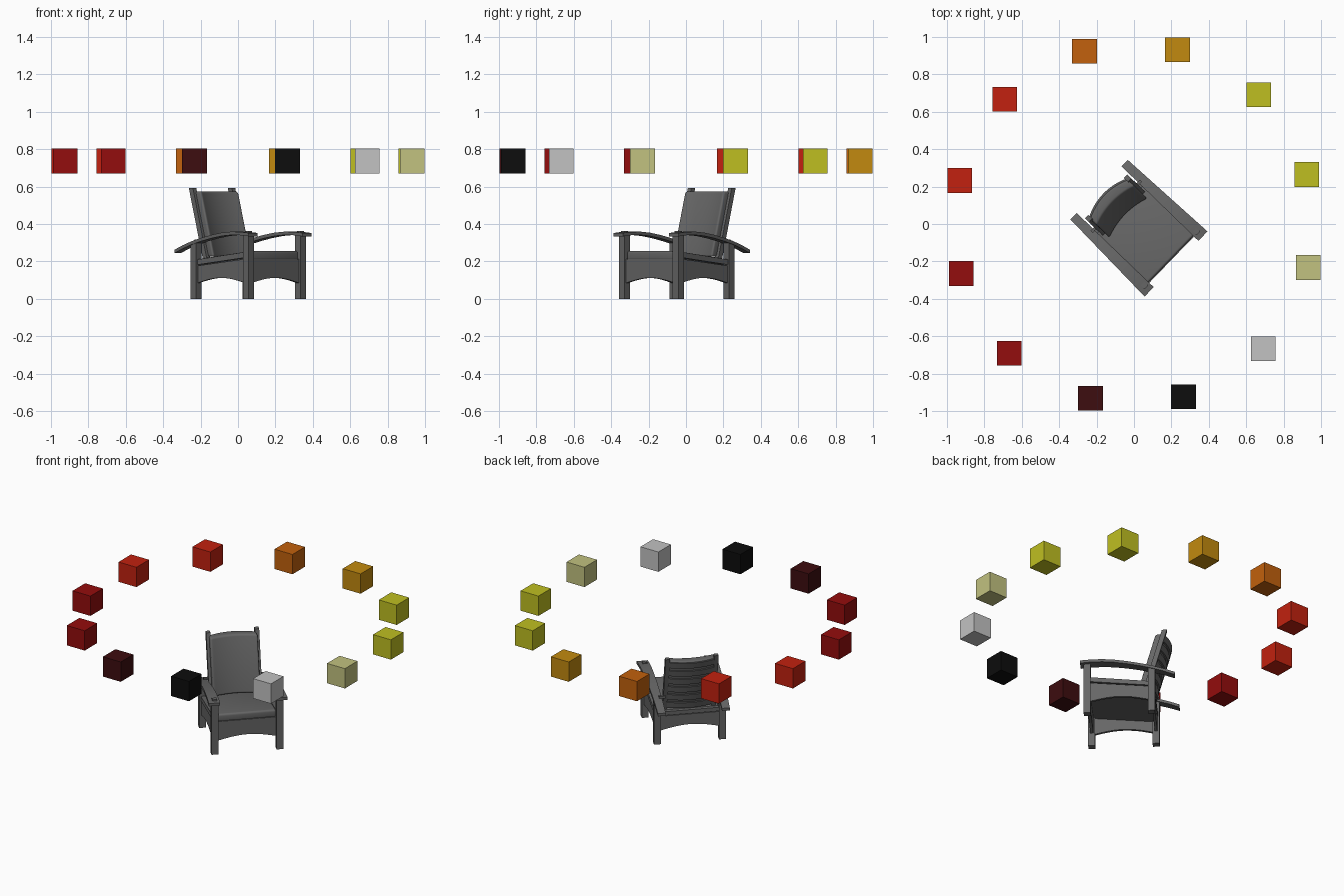
import bpy
import bmesh
import math
from mathutils import Matrix, Vector

if "Cube" in bpy.data.objects:
    bpy.data.objects.remove(bpy.data.objects["Cube"])


def material(name, *rgb):
    m = bpy.data.materials.new(name)
    colour = [(c / 12.92 if c < 0.04 else ((c + 0.055) / 1.055) ** 2.4) for c in rgb] + [1]
    m.use_nodes = True
    m.diffuse_color = colour
    m.node_tree.nodes["Principled BSDF"].inputs["Base Color"].default_value = colour
    return m


charcoal = material("charcoal", 0.4, 0.4, 0.4)
black = material("black", 0.05, 0.05, 0.05)
grey = material("light grey", 0.76, 0.76, 0.76)
pale = material("pale yellow", 0.76, 0.76, 0.5)
yellow = material("yellow", 0.75, 0.75, 0.13)
amber = material("amber", 0.76, 0.54, 0.06)
orange = material("orange", 0.76, 0.38, 0.05)
red = material("red", 0.76, 0.13, 0.06)
dark_red = material("dark red", 0.58, 0.05, 0.05)
maroon = material("maroon", 0.24, 0.05, 0.06)

# The chair is built facing -y, then turned on the spot
PLACE = Matrix.Translation((0.019, -0.015, 0)) @ Matrix.Rotation(math.radians(46), 4, "Z")


def prism(name, outline, lo, hi, axis="x", warp=None, bevel=0, smooth=False,
          mat=charcoal, place=PLACE):
    """Extrude a 2D outline along one axis, then optionally warp and round it."""
    make = {"x": lambda a, b, t: (t, a, b),
            "y": lambda a, b, t: (a, t, b),
            "z": lambda a, b, t: (a, b, t)}[axis]
    bm = bmesh.new()
    ends = [[bm.verts.new(make(a, b, t)) for a, b in outline] for t in (lo, hi)]
    bm.faces.new(ends[0])
    bm.faces.new(ends[1])
    n = len(outline)
    for i in range(n):
        j = (i + 1) % n
        bm.faces.new((ends[0][i], ends[0][j], ends[1][j], ends[1][i]))
    if warp:
        for v in bm.verts:
            v.co = warp(v.co)
    bmesh.ops.recalc_face_normals(bm, faces=bm.faces)
    if bevel:
        edges = [e for e in bm.edges if e.calc_face_angle() > math.radians(40)]
        bmesh.ops.bevel(bm, geom=edges, offset=bevel, segments=4, profile=0.5,
                        affect="EDGES", clamp_overlap=True)
    bm.transform(place)
    bmesh.ops.recalc_face_normals(bm, faces=bm.faces)
    mesh = bpy.data.meshes.new(name)
    bm.to_mesh(mesh)
    bm.free()
    mesh.materials.append(mat)
    ob = bpy.data.objects.new(name, mesh)
    bpy.context.collection.objects.link(ob)
    if smooth:
        bpy.ops.object.select_all(action="DESELECT")
        ob.select_set(True)
        bpy.context.view_layer.objects.active = ob
        bpy.ops.object.shade_smooth_by_angle(angle=math.radians(35))
    return ob


def rect(a0, a1, b0, b1):
    return [(a0, b0), (a1, b0), (a1, b1), (a0, b1)]


def arched(a0, a1, top0, top1, bottom, rise, steps=14):
    """Apron outline with a straight top and an arched lower edge."""
    pts = [(a1, top1), (a0, top0)]
    for i in range(steps + 1):
        t = i / steps
        pts.append((a0 + (a1 - a0) * t, bottom + rise * math.sin(math.pi * t)))
    return pts


def bowed(half, y0, bow0, y1, bow1, steps=14):
    """Plan outline of a panel whose two long sides bow backward."""
    xs = [half * (2 * i / steps - 1) for i in range(steps + 1)]
    front = [(x, y0 + bow0 * (1 - (x / half) ** 2)) for x in xs]
    rear = [(x, y1 + bow1 * (1 - (x / half) ** 2)) for x in reversed(xs)]
    return front + rear


def recline(co):
    return Vector((co.x, co.y + 0.12 + (co.z - 0.24) * 0.274, co.z))


FRONT, REAR, SIDE, LEG = -0.245, 0.145, 0.2, 0.021

# Arm side profile: level in front, sweeping down behind
arm_top = [(-0.286, 0.352), (-0.22, 0.358), (-0.15, 0.359), (-0.08, 0.354), (0, 0.342),
           (0.08, 0.326), (0.15, 0.309), (0.22, 0.287), (0.286, 0.262)]
arm_outline = arm_top + [(y, z - 0.018) for y, z in reversed(arm_top)]

for label, s in (("left", 1), ("right", -1)):
    # Legs and the tenon showing through the arm
    for end, y, top in (("front", FRONT, 0.343), ("rear", REAR, 0.3)):
        prism(f"{label}_{end}_leg", rect(s * SIDE - LEG, s * SIDE + LEG, y - LEG, y + LEG),
              0, top, "z")
    prism(f"{label}_arm_tenon", rect(s * SIDE - 0.014, s * SIDE + 0.014,
                                     FRONT - 0.014, FRONT + 0.014), 0.34, 0.363, "z")

    # Arm, wider in front
    def taper(co, s=s):
        t = (0.286 - co.y) / 0.572
        return Vector((s * (0.197 + 0.01 * t) + co.x * (0.024 + 0.011 * t), co.y, co.z))
    prism(f"{label}_arm", arm_outline, -1, 1, "x", warp=taper, smooth=True)

    # Side apron and sloping seat rail
    prism(f"{label}_apron", arched(FRONT, REAR, 0.215, 0.175, 0.08, 0.032),
          s * 0.192, s * 0.208, "x")
    prism(f"{label}_seat_rail", [(FRONT, 0.222), (REAR, 0.18), (REAR, 0.208), (FRONT, 0.252)],
          s * 0.18, s * 0.212, "x")

    # Reclined back post
    prism(f"{label}_back_post", rect(s * 0.15 - 0.013, s * 0.15 + 0.013, -0.012, 0.018),
          0.19, 0.592, "z", warp=recline)
    # Pivot peg joining post to arm
    prism(f"{label}_back_peg", rect(0.15, 0.166, 0.302, 0.318), s * 0.15, s * 0.19, "x")

# Front and rear aprons
prism("front_apron", arched(-SIDE, SIDE, 0.212, 0.212, 0.08, 0.032), FRONT - 0.008,
      FRONT + 0.01, "y")
prism("rear_apron", arched(-SIDE, SIDE, 0.18, 0.18, 0.08, 0.032), REAR - 0.008,
      REAR + 0.008, "y")
prism("rear_rail", rect(-SIDE, SIDE, 0.185, 0.21), REAR - 0.014, REAR + 0.012, "y")

# Seat base and cushion, sloping to the rear
prism("seat_base", [(FRONT, 0.195), (REAR, 0.155), (REAR, 0.17), (FRONT, 0.21)],
      -0.19, 0.19, "x")
prism("seat_cushion", [(FRONT - 0.004, 0.205), (0.135, 0.165), (0.135, 0.215),
                       (FRONT - 0.004, 0.258)],
      -0.181, 0.181, "x", bevel=0.014, smooth=True)

# Back cushion and the bowed slats behind it
prism("back_cushion", bowed(0.146, -0.05, 0.026, 0.002, 0.034), 0.225, 0.574, "z",
      warp=recline, bevel=0.012, smooth=True)
for i in range(6):
    z = 0.225 + i * 0.06
    prism(f"back_slat_{i + 1}", bowed(0.146, 0, 0.034, 0.012, 0.034), z, z + 0.04, "z",
          warp=recline, smooth=True)

# Ring of floating cubes
ring = [black, grey, pale, yellow, yellow, amber, orange, red, red, dark_red, dark_red, maroon]
for i, mat in enumerate(ring):
    a = math.radians(-74 + 30 * i)
    x, y, h = 0.96 * math.cos(a), 0.96 * math.sin(a), 0.066
    prism(f"ring_cube_{i + 1}", rect(x - h, x + h, y - h, y + h), 0.671, 0.803, "z",
          mat=mat, place=Matrix.Identity(4))
